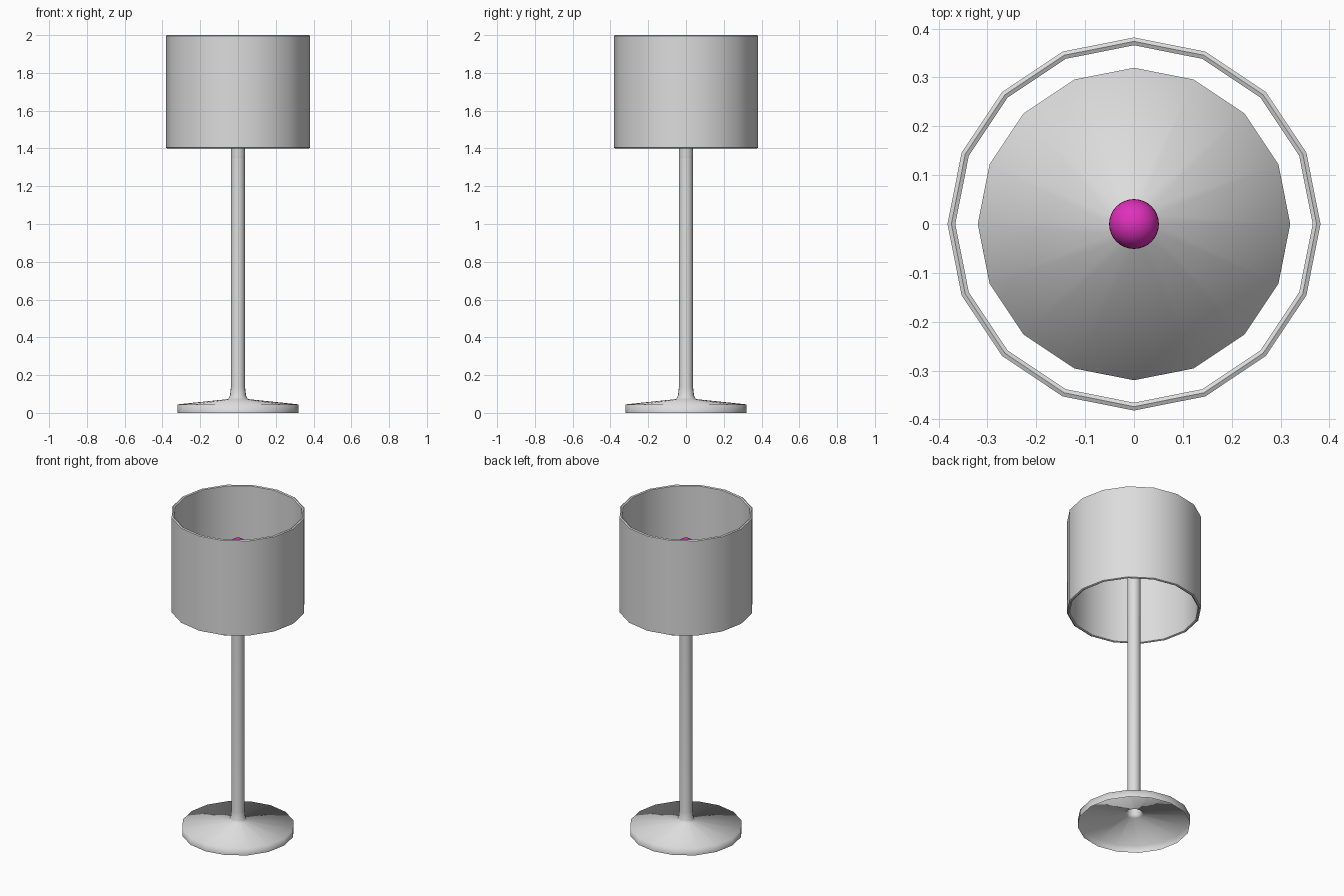
import bpy, bmesh, math

cube = bpy.data.objects.get("Cube")
if cube:
    bpy.data.objects.remove(cube, do_unlink=True)

SIDES = 16


def material(name, colour):
    mat = bpy.data.materials.new(name)
    mat.use_nodes = True
    mat.diffuse_color = colour
    mat.node_tree.nodes["Principled BSDF"].inputs["Base Color"].default_value = colour
    return mat


grey = material("light grey", (0.72, 0.72, 0.72, 1))
magenta = material("magenta", (0.74, 0.03, 0.5, 1))


def lathe(name, profile, mat, closed=False, cap=False, sharp_angle=None):
    """Revolve a (radius, height) profile, listed bottom to top on the outside."""
    bm = bmesh.new()
    rings = []
    for r, z in profile:
        rings.append([bm.verts.new((r * math.cos(math.tau * i / SIDES),
                                    r * math.sin(math.tau * i / SIDES), z))
                      for i in range(SIDES)])
    pairs = list(zip(rings, rings[1:]))
    if closed:
        pairs.append((rings[-1], rings[0]))
    for low, high in pairs:
        for i in range(SIDES):
            j = (i + 1) % SIDES
            bm.faces.new((low[i], low[j], high[j], high[i]))
    if cap:
        bm.faces.new(rings[-1])
    mesh = bpy.data.meshes.new(name)
    bm.to_mesh(mesh)
    bm.free()
    obj = bpy.data.objects.new(name, mesh)
    bpy.context.collection.objects.link(obj)
    finish(obj, mat, sharp_angle)
    return obj


def finish(obj, mat, sharp_angle=None):
    obj.data.materials.clear()
    obj.data.materials.append(mat)
    bpy.ops.object.select_all(action="DESELECT")
    obj.select_set(True)
    bpy.context.view_layer.objects.active = obj
    if sharp_angle:
        bpy.ops.object.shade_smooth_by_angle(angle=math.radians(sharp_angle))
    else:
        bpy.ops.object.shade_smooth()


# Hollow foot flowing into the stem
lathe("stand", [(0.32, 0), (0.32, 0.045), (0.052, 0.073), (0.043, 0.09),
                (0.037, 0.14), (0.037, 1.36)], grey)

# Lamp holder at the top of the stem
lathe("socket", [(0.037, 1.35), (0.038, 1.36), (0.038, 1.75)], grey,
      cap=True, sharp_angle=40)

# Thin drum shade with softly ridged rims
lathe("shade", [(0.382, 1.404), (0.382, 1.996), (0.374, 2.0), (0.366, 1.996),
                (0.366, 1.404), (0.374, 1.4)], grey, closed=True, sharp_angle=40)

# Bulb
bpy.ops.mesh.primitive_uv_sphere_add(segments=32, ring_count=16, radius=0.051,
                                     location=(0, 0, 1.785))
bulb = bpy.context.object
bulb.name = "bulb"
finish(bulb, magenta)
